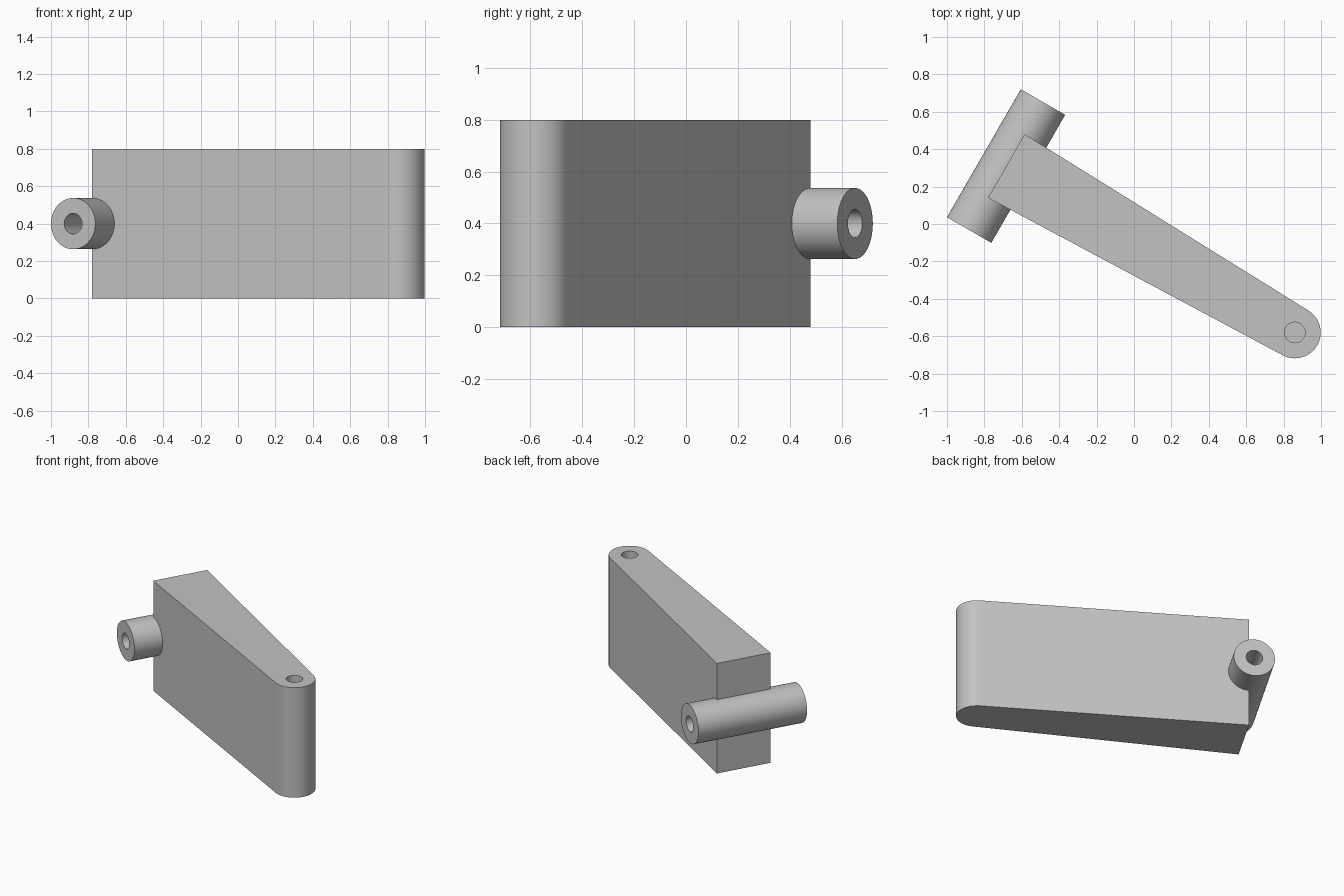
import bpy, bmesh, math
from mathutils import Vector, Matrix

cube = bpy.data.objects.get("Cube")
if cube:
    bpy.data.objects.remove(cube, do_unlink=True)

gray = bpy.data.materials.new("plain gray")
gray.use_nodes = True
gray.diffuse_color = (0.54, 0.54, 0.54, 1)
gray.node_tree.nodes["Principled BSDF"].inputs["Base Color"].default_value = gray.diffuse_color

HEIGHT = 0.8
TIP = Vector((0.86, -0.58, 0))          # centre of the rounded end
TIP_RADIUS = 0.138
HINGE = Vector((-0.684, 0.31, 0.4))     # centre of the barrel
HINGE_TURN = Matrix.Rotation(math.radians(60), 4, 'Z') @ Matrix.Rotation(math.radians(90), 4, 'Y')
BARREL_RADIUS, BARREL_LENGTH = 0.137, 0.79
BORE = 0.055


def add_object(name, bm):
    bmesh.ops.recalc_face_normals(bm, faces=bm.faces)
    mesh = bpy.data.meshes.new(name)
    bm.to_mesh(mesh)
    bm.free()
    mesh.materials.append(gray)
    obj = bpy.data.objects.new(name, mesh)
    bpy.context.collection.objects.link(obj)
    return obj


def cylinder(name, radius, length, place):
    bm = bmesh.new()
    bmesh.ops.create_cone(bm, cap_ends=True, segments=64, radius1=radius,
                          radius2=radius, depth=length, matrix=place)
    return add_object(name, bm)


def activate(obj):
    bpy.ops.object.select_all(action='DESELECT')
    obj.select_set(True)
    bpy.context.view_layer.objects.active = obj


def drill(obj, radius, length, place):
    cutter = cylinder("drill_cutter", radius, length, place)
    cutter.hide_render = True
    mod = obj.modifiers.new("drill", 'BOOLEAN')
    mod.operation = 'DIFFERENCE'
    mod.solver = 'EXACT'
    mod.object = cutter
    activate(obj)
    bpy.ops.object.modifier_apply(modifier=mod.name)
    bpy.data.objects.remove(cutter, do_unlink=True)


def smooth(obj):
    activate(obj)
    bpy.ops.object.shade_smooth_by_angle(angle=math.radians(30))


# Tapered arm: square end at the hinge, round end at the tip
outline = [Vector((-0.585, 0.48, 0)), Vector((-0.78, 0.14, 0))]
start, end, steps = math.radians(-118.1), math.radians(58.2), 32
for i in range(steps + 1):
    a = start + (end - start) * i / steps
    outline.append(TIP + TIP_RADIUS * Vector((math.cos(a), math.sin(a), 0)))
bm = bmesh.new()
base = bm.faces.new([bm.verts.new(p) for p in outline])
top = bmesh.ops.extrude_face_region(bm, geom=[base])["geom"]
bmesh.ops.translate(bm, vec=(0, 0, HEIGHT),
                    verts=[v for v in top if isinstance(v, bmesh.types.BMVert)])
arm = add_object("tapered_arm", bm)

# Blind pivot hole in the tip, and a seat hidden inside the barrel wall
drill(arm, BORE, HEIGHT, Matrix.Translation(TIP + Vector((0, 0, HEIGHT))))
hinge_place = Matrix.Translation(HINGE) @ HINGE_TURN
drill(arm, 0.095, 1, hinge_place)
smooth(arm)

# Hinge barrel with a bore right through
barrel = cylinder("hinge_barrel", BARREL_RADIUS, BARREL_LENGTH, hinge_place)
drill(barrel, BORE, 1, hinge_place)
smooth(barrel)
